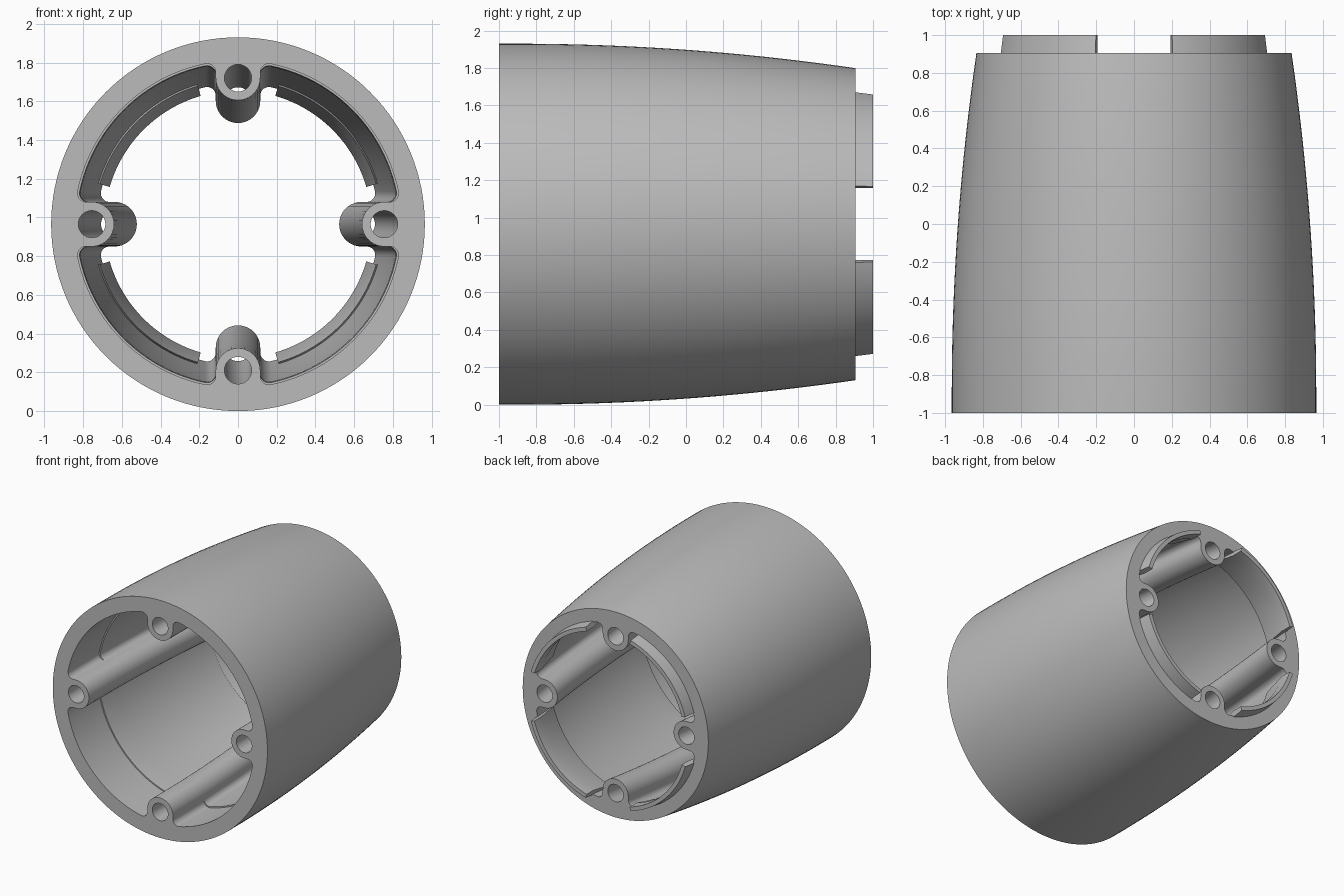
import bpy, bmesh, math
from mathutils import Vector

cube = bpy.data.objects.get("Cube")
if cube:
    bpy.data.objects.remove(cube, do_unlink=True)

R, WALL, AXIS_Z = 0.965, 0.845, 0.965       # outer and cavity radius, height of the axis
BOSS_POS, BOSS_R, HOLE_R, FILLET = 0.755, 0.115, 0.07, 0.045
FRONT, BACK, STEP = -1.0, 0.905, -0.6

grey = bpy.data.materials.new("neutral grey")
grey.use_nodes = True
grey.diffuse_color = (0.5, 0.5, 0.5, 1)
grey.node_tree.nodes["Principled BSDF"].inputs["Base Color"].default_value = (0.5, 0.5, 0.5, 1)


def drop(y):
    """How far the barrel has narrowed at depth y."""
    return 0.13 * (max(0, y + 0.9) / 1.8) ** 2


def arc(cx, cy, r, a0, a1, n):
    return [(cx + r * math.cos(a0 + (a1 - a0) * i / n),
             cy + r * math.sin(a0 + (a1 - a0) * i / n)) for i in range(n + 1)]


def circle(cx, cy, r, n):
    return arc(cx, cy, r, 0, math.tau, n)[:-1]


def turn(points, quarter):
    for _ in range(quarter):
        points = [(-v, u) for u, v in points]
    return points


def cavity(wall, boss):
    """Inner outline with four rounded screw bosses."""
    side = BOSS_R + FILLET
    u = math.sqrt((wall - FILLET) ** 2 - side ** 2)
    a = math.atan2(side, u)
    half = arc(u, side, FILLET, -math.pi / 2, a, 8)
    piece = [(p, -q) for p, q in reversed(half)]
    piece += arc(boss, 0, BOSS_R, -math.pi / 2, -math.pi * 1.5, 20)
    piece += half + arc(0, 0, wall, a, math.pi / 2 - a, 24)[1:-1]
    return [p for k in range(4) for p in turn(piece, k)]


def loft(bm, rings, closed=False):
    """Skin rings of vertices; return them."""
    rows = [[bm.verts.new(p) for p in ring] for ring in rings]
    for a, b in zip(rows, rows[1:]):
        n = len(a)
        for i in range(n):
            bm.faces.new((a[i], a[(i + 1) % n], b[(i + 1) % n], b[i]))
    if closed:
        bm.faces.new(rows[0])
        bm.faces.new(rows[-1])
    return rows


def at_depth(points, y):
    return [Vector((u, y, v + AXIS_Z)) for u, v in points]


def finish(bm, name):
    bmesh.ops.recalc_face_normals(bm, faces=bm.faces[:])
    mesh = bpy.data.meshes.new(name)
    bm.to_mesh(mesh)
    bm.free()
    mesh.materials.append(grey)
    obj = bpy.data.objects.new(name, mesh)
    bpy.context.collection.objects.link(obj)
    bpy.ops.object.select_all(action='DESELECT')
    obj.select_set(True)
    bpy.context.view_layer.objects.active = obj
    bpy.ops.object.shade_smooth_by_angle(angle=math.radians(30))


# Barrel: outer skin, cavity with bosses, and screw holes
bm = bmesh.new()
N = 20
depths = [FRONT + (BACK - FRONT) * i / N for i in range(N + 1)]
skins = [loft(bm, [at_depth(circle(0, 0, R - drop(y), 128), y) for y in depths])]

# The cavity has a shallow recess at its mouth
inner = [(FRONT, WALL), (STEP, WALL), (STEP, WALL - 0.01)]
inner += [(y, WALL - 0.01 - drop(y) * 0.82) for y in depths if y > STEP + 0.02]
skins.append(loft(bm, [at_depth(cavity(w, BOSS_POS - drop(y) * 0.9), y) for y, w in inner]))
for k in range(4):
    skins.append(loft(bm, [at_depth(
        turn(circle(BOSS_POS - drop(y) * 0.9, 0, HOLE_R, 32), k), y) for y in depths]))

# Flat end faces
for end, direction in ((0, -1), (-1, 1)):
    edges = []
    for rows in skins:
        ring = rows[end]
        edges += [bm.edges.get((ring[i - 1], ring[i])) for i in range(len(ring))]
    bmesh.ops.triangle_fill(bm, edges=edges, use_beauty=True, normal=(0, direction, 0))
finish(bm, "barrel")

# Four locating lips, each one a curved strip rooted inside the wall
section = [(0.743, 0.68), (0.69, 0.91), (0.69, 1.0), (0.722, 1.0),
           (0.735, 0.9), (0.76, 0.88), (0.76, 0.72)]
for k, name in enumerate(("upper_left", "upper_right", "lower_right", "lower_left")):
    bm = bmesh.new()
    start, sweep = math.radians(16.2 + 90 * k), math.radians(57.6)
    rings = []
    for i in range(29):
        a = start + sweep * i / 28
        rings.append([Vector((r * math.cos(a), y, r * math.sin(a) + AXIS_Z)) for r, y in section])
    loft(bm, rings, closed=True)
    finish(bm, name + "_lip")
